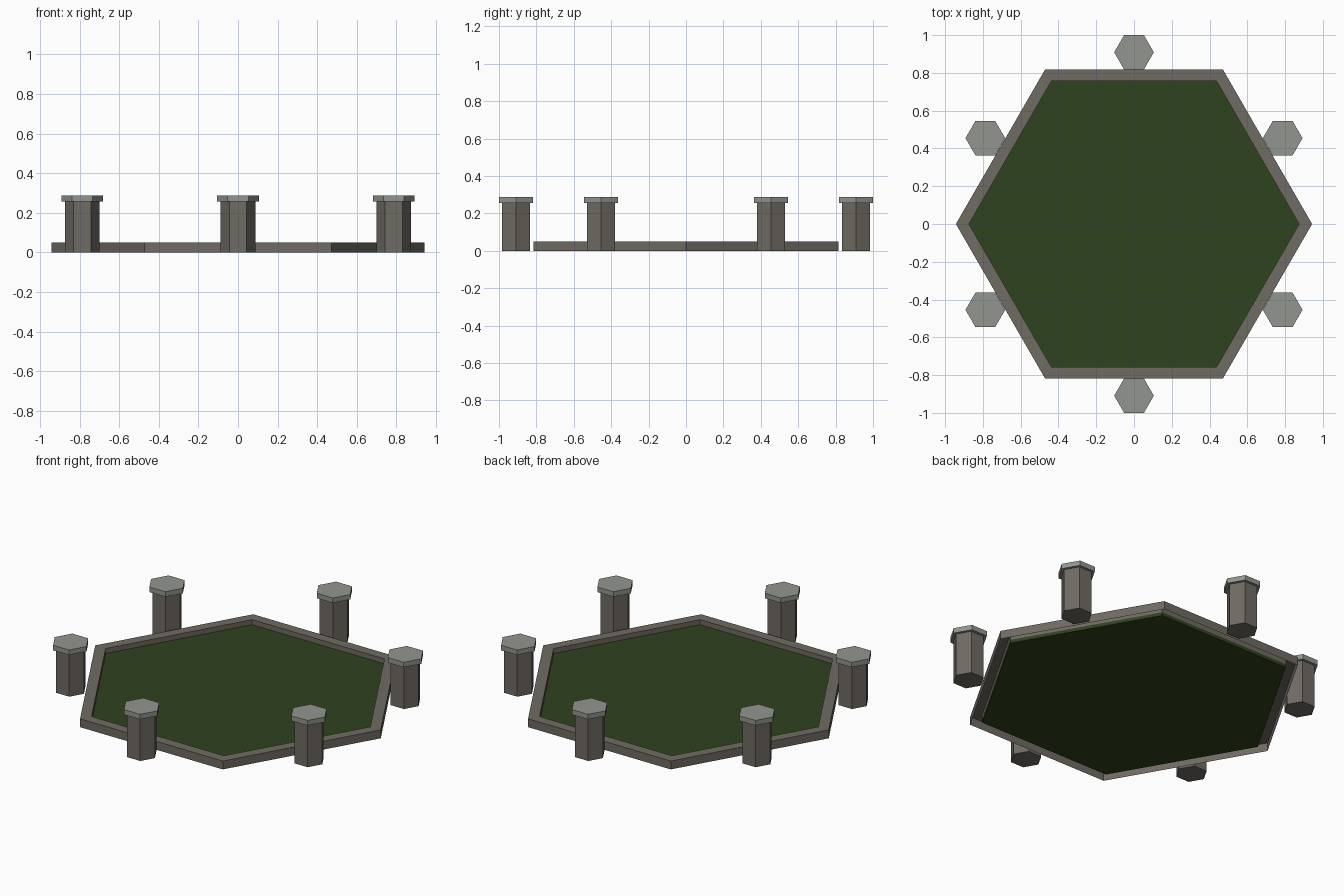
import bpy, bmesh
from math import cos, sin, pi

if "Cube" in bpy.data.objects:
    bpy.data.objects.remove(bpy.data.objects["Cube"])


def material(name, rgb):
    m = bpy.data.materials.new(name)
    m.diffuse_color = (*rgb, 1)
    m.use_nodes = True
    m.node_tree.nodes["Principled BSDF"].inputs["Base Color"].default_value = m.diffuse_color
    return m


STONE = material("stone", (0.16, 0.145, 0.125))
CAPSTONE = material("capstone", (0.29, 0.30, 0.275))
GRASS = material("grass", (0.028, 0.056, 0.013))


def hex_loft(name, rings, mat, loc=(0, 0), cap=True):
    """Connect hexagons given as (corner radius, z); corners lie on the x axis."""
    bm = bmesh.new()
    loops = [[bm.verts.new((r * cos(i * pi / 3), r * sin(i * pi / 3), z))
              for i in range(6)] for r, z in rings]
    for a, b in zip(loops, loops[1:]):
        for i in range(6):
            j = (i + 1) % 6
            bm.faces.new((a[i], a[j], b[j], b[i]))
    if cap:
        bm.faces.new(loops[0][::-1])
        bm.faces.new(loops[-1])
    mesh = bpy.data.meshes.new(name)
    bm.to_mesh(mesh)
    bm.free()
    mesh.materials.append(mat)
    ob = bpy.data.objects.new(name, mesh)
    ob.location = (*loc, 0)
    bpy.context.collection.objects.link(ob)
    return ob


# Stone kerb, open underneath: outer wall, top, inner wall down to the grass
hex_loft("kerb", [(0.943, 0), (0.943, 0.05), (0.874, 0.05), (0.874, 0.02)], STONE, cap=False)

# Sunken grass slab
hex_loft("grass", [(0.874, 0), (0.874, 0.02)], GRASS)

# A pillar with a wider capstone outside the middle of every side
for k in range(6):
    a = pi / 6 + k * pi / 3
    loc = (0.909 * cos(a), 0.909 * sin(a))
    hex_loft(f"pillar_{k + 1}", [(0.0875, 0), (0.0875, 0.257)], STONE, loc)
    hex_loft(f"pillar_cap_{k + 1}", [(0.105, 0.257), (0.105, 0.287)], CAPSTONE, loc)
